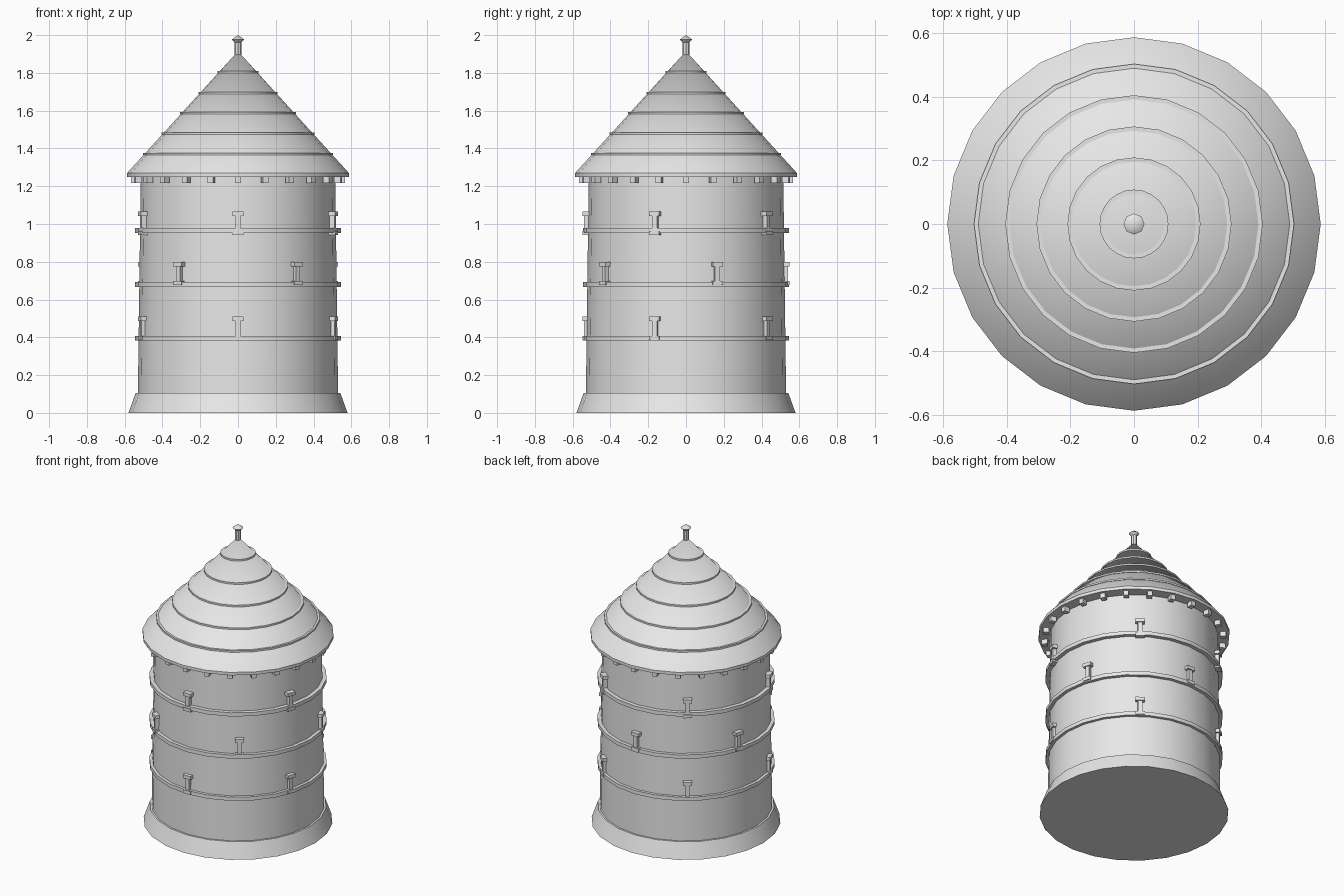
import bpy, bmesh, math
from mathutils import Matrix

if "Cube" in bpy.data.objects:
    bpy.data.objects.remove(bpy.data.objects["Cube"])

SIDES = 24
stone = bpy.data.materials.new("plain grey")
stone.diffuse_color = (0.8, 0.8, 0.8, 1)
stone.use_nodes = True
stone.node_tree.nodes["Principled BSDF"].inputs["Base Color"].default_value = stone.diffuse_color


def finish(name, bm):
    bmesh.ops.recalc_face_normals(bm, faces=bm.faces)
    mesh = bpy.data.meshes.new(name)
    bm.to_mesh(mesh)
    bm.free()
    mesh.materials.append(stone)
    obj = bpy.data.objects.new(name, mesh)
    bpy.context.collection.objects.link(obj)
    bpy.ops.object.select_all(action='DESELECT')
    obj.select_set(True)
    bpy.context.view_layer.objects.active = obj
    bpy.ops.object.shade_smooth_by_angle(angle=math.radians(30))
    return obj


def lathe(name, profile, sides=SIDES, closed=False):
    """Spin (radius, z) points round the z axis; open ends get capped."""
    bm = bmesh.new()
    rings = []
    for r, z in profile:
        if r == 0:
            rings.append([bm.verts.new((0, 0, z))] * sides)
        else:
            rings.append([bm.verts.new((r * math.cos(math.tau * i / sides),
                                        r * math.sin(math.tau * i / sides), z))
                          for i in range(sides)])
    pairs = list(zip(rings, rings[1:]))
    if closed:
        pairs.append((rings[-1], rings[0]))
    for a, b in pairs:
        for i in range(sides):
            j = (i + 1) % sides
            bm.faces.new(list(dict.fromkeys((a[i], a[j], b[j], b[i]))))
    if not closed:
        for ring in (rings[0], rings[-1]):
            if ring[0] is not ring[1]:
                bm.faces.new(ring)
    return finish(name, bm)


def add_box(bm, angle, r0, r1, width, z0, z1):
    """Box reaching from radius r0 to r1 in the given direction."""
    m = (Matrix.Rotation(angle, 4, 'Z')
         @ Matrix.Translation(((r0 + r1) / 2, 0, (z0 + z1) / 2))
         @ Matrix.Diagonal((r1 - r0, width, z1 - z0, 1)))
    bmesh.ops.create_cube(bm, size=1, matrix=m)


# Flared plinth and gently tapering wall
lathe("plinth", [(0.58, 0), (0.542, 0.105), (0.5, 0.105)])
lathe("wall", [(0.53, 0.1), (0.515, 1.255)])

# Hoops round the wall
for n, z in enumerate((0.395, 0.68, 0.965)):
    lathe(f"wall_band_{n + 1}", [(0.5, z - 0.0125), (0.545, z - 0.0125),
                                 (0.545, z + 0.0125), (0.5, z + 0.0125)], closed=True)

# Arrow slits: five per storey, staggered on the middle storey
for n, z in enumerate((0.387, 0.676, 0.943)):
    start = math.radians(90 if n == 1 else -90)
    bm = bmesh.new()
    for k in range(5):
        a = start + math.tau * k / 5
        add_box(bm, a, 0.50, 0.541, 0.027, z + 0.02, z + 0.10)
        add_box(bm, a, 0.50, 0.548, 0.056, z + 0.099, z + 0.122)
        add_box(bm, a, 0.50, 0.548, 0.056, z, z + 0.021)
    finish(f"arrow_slits_{n + 1}", bm)

# Brackets under the eaves
bm = bmesh.new()
for k in range(SIDES):
    add_box(bm, math.tau * k / SIDES, 0.53, 0.567, 0.032, 1.218, 1.255)
finish("eave_brackets", bm)

# Conical roof with thin raised courses
lathe("roof", [(0.587, 1.25), (0.587, 1.27), (0, 1.915)])
for n, z in enumerate((1.372, 1.48, 1.588, 1.695, 1.806)):
    r = (1.915 - z) * 0.91 + 0.009
    lathe(f"roof_course_{n + 1}", [(r - 0.05, z - 0.006), (r, z - 0.006),
                                   (r, z + 0.005), (r - 0.05, z + 0.005)], closed=True)

# Finial
lathe("finial_post", [(0.018, 1.885), (0.018, 1.97)], 8)
lathe("finial_cap", [(0.018, 1.962), (0.033, 1.977), (0, 2.0)], 8)
